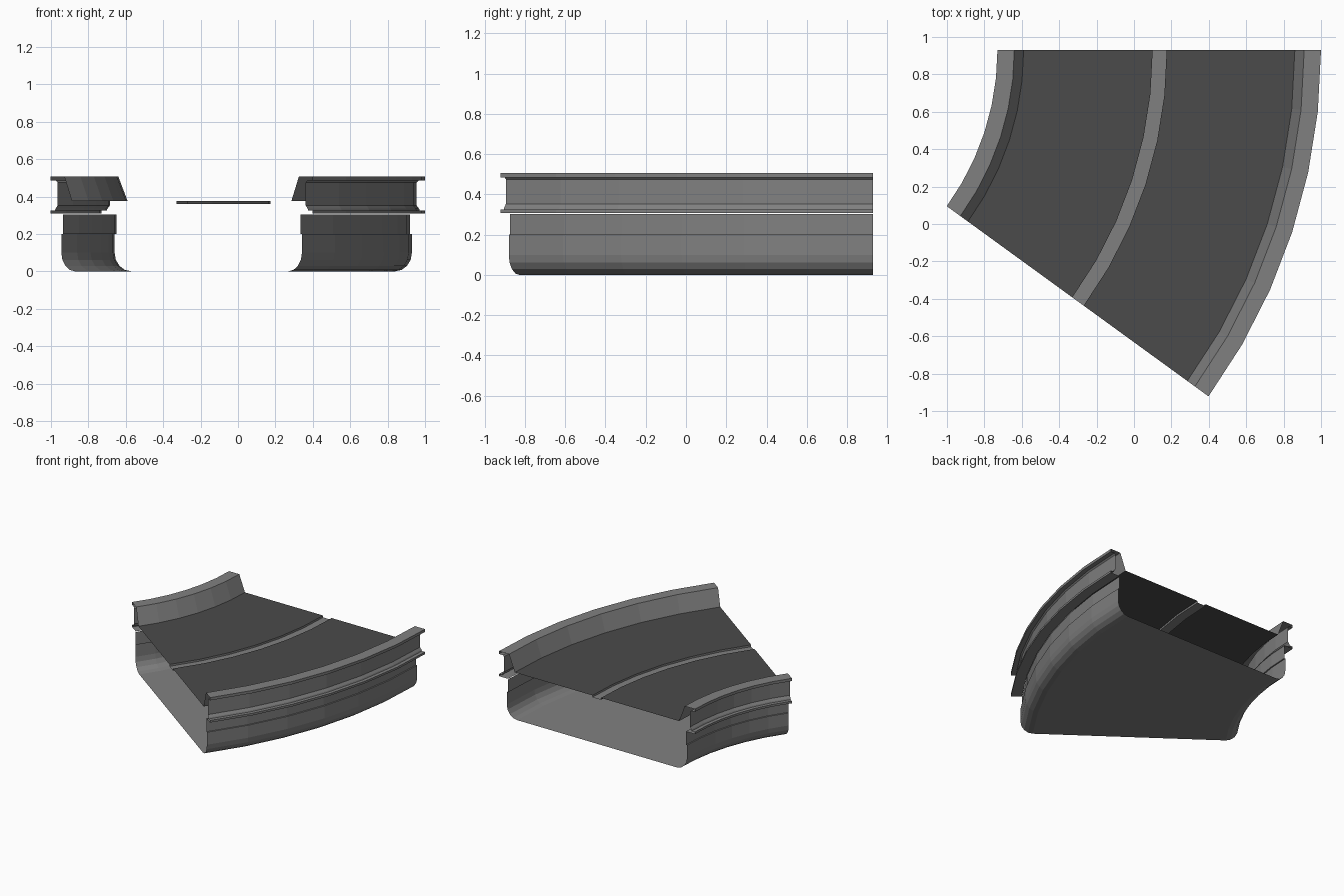
import bpy
import bmesh
from math import sin, cos, pi, radians

cube = bpy.data.objects.get("Cube")
if cube:
    bpy.data.objects.remove(cube)

# Bend layout: every part is a section swept around one centre
CX, CY = -2.15, 0.93
R_IN, R_OUT = 1.42, 3.15
SWEEP, STEPS = radians(36), 6


def material(name, value):
    mat = bpy.data.materials.new(name)
    mat.use_nodes = True
    colour = (value, value, value, 1)
    mat.diffuse_color = colour
    mat.node_tree.nodes["Principled BSDF"].inputs["Base Color"].default_value = colour
    return mat


def sweep(name, section, mat):
    """Sweep (radius, height) points around the bend centre."""
    bm = bmesh.new()
    rows = []
    for i in range(STEPS + 1):
        a = -SWEEP * i / STEPS
        rows.append([bm.verts.new((CX + r * cos(a), CY + r * sin(a), z)) for r, z in section])
    for a, b in zip(rows, rows[1:]):
        for j in range(len(section) - 1):
            bm.faces.new((a[j], a[j + 1], b[j + 1], b[j]))
    mesh = bpy.data.meshes.new(name)
    bm.to_mesh(mesh)
    bm.free()
    mesh.materials.append(mat)
    obj = bpy.data.objects.new(name, mesh)
    bpy.context.collection.objects.link(obj)
    return obj


def inner(points):
    return [(R_IN + d, z) for d, z in points]


def outer(points):
    return [(R_OUT - d, z) for d, z in reversed(points)]


metal = material("grey metal", 0.216)
rubber = material("dark rubber", 0.069)

# Side rails: guard slope, top lip, web, flare and lower flange
rail = [(0.14, 0.375), (0.09, 0.507), (0, 0.507), (0, 0.485), (0.035, 0.485),
        (0.045, 0.475), (0.045, 0.352), (0.032, 0.335), (0.028, 0.325),
        (0, 0.325), (0, 0.308), (0.08, 0.308)]
sweep("inner_rail", inner(rail), metal)
sweep("outer_rail", outer(rail), metal)

# Trough: stepped walls with rounded bottom corners
wall = [(0.08, 0.303), (0.08, 0.2), (0.07, 0.2)]
for k in range(5):
    t = k * pi / 8
    wall.append((0.16 - 0.09 * cos(t), 0.1 - 0.1 * sin(t)))
sweep("trough", inner(wall) + outer(wall), metal)

# Two belt lanes with a shallow divider channel between them
BELT_Z, CHANNEL_Z = 0.375, 0.36
lane_in, lane_out = 2.25, 2.325
sweep("inner_belt", [(lane_in, BELT_Z), (R_IN + 0.14, BELT_Z)], rubber)
sweep("outer_belt", [(R_OUT - 0.14, BELT_Z), (lane_out, BELT_Z)], rubber)
sweep("divider_channel", [(lane_out, BELT_Z), (lane_out, CHANNEL_Z),
                          (lane_in, CHANNEL_Z), (lane_in, BELT_Z)], metal)
